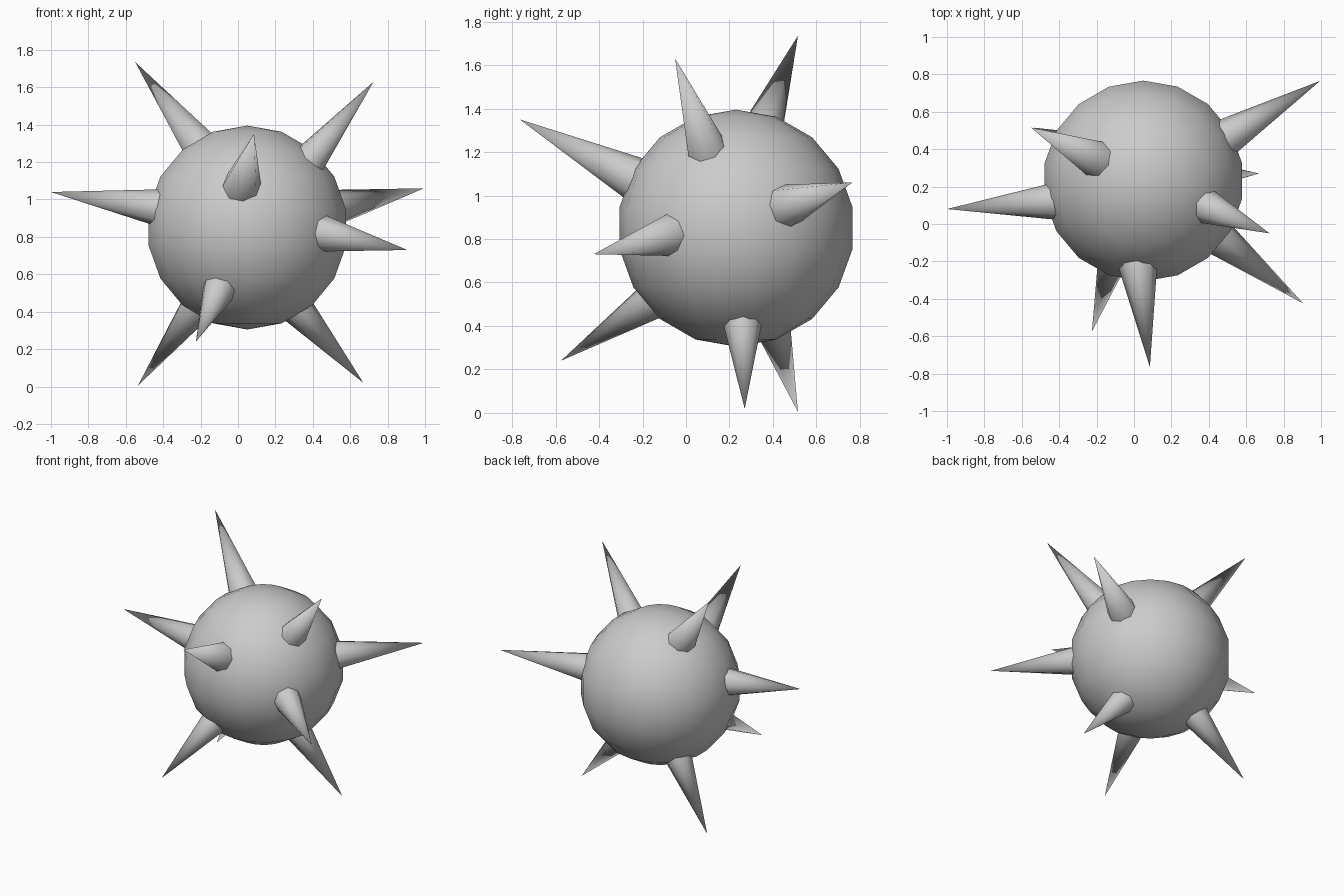
import bpy
from mathutils import Vector

if "Cube" in bpy.data.objects:
    bpy.data.objects.remove(bpy.data.objects["Cube"])

CENTER = Vector((0.05, 0.23, 0.85))
RADIUS = 0.545
TAPER = 0.17   # spike radius per unit of length
SINK = 0.09    # how far each spike is buried in the ball

# Round body
bpy.ops.mesh.primitive_uv_sphere_add(segments=18, ring_count=9, radius=RADIUS, location=CENTER)
bpy.context.object.name = "body_ball"
bpy.ops.object.shade_smooth()


def spike(name, tip, foot):
    """Eight-sided cone from a point on the ball out to its tip."""
    tip, foot = Vector(tip), Vector(foot)
    axis = (tip - foot).normalized()
    root = foot - axis * SINK
    length = (tip - root).length
    bpy.ops.mesh.primitive_cone_add(
        vertices=8, radius1=length * TAPER, radius2=0, depth=length,
        location=(tip + root) / 2,
        rotation=axis.to_track_quat('Z', 'Y').to_euler())
    bpy.context.object.name = name
    bpy.ops.object.shade_smooth_by_angle(angle=1.05)


# Spikes: tip, then where the axis leaves the ball
SPIKES = {
    "spike_upper_left":  ((-0.55, 0.515, 1.735), (-0.22, 0.355, 1.305)),
    "spike_upper_right": ((0.725, -0.05, 1.63), (0.395, 0.09, 1.225)),
    "spike_left":        ((-1.0, 0.08, 1.04), (-0.45, 0.12, 0.96)),
    "spike_right_back":  ((0.995, 0.765, 1.06), (0.51, 0.475, 0.955)),
    "spike_right_front": ((0.905, -0.425, 0.73), (0.475, -0.09, 0.815)),
    "spike_front_upper": ((0.085, -0.765, 1.35), (0.023, -0.24, 1.08)),
    "spike_front_lower": ((-0.225, -0.575, 0.24), (-0.11, -0.18, 0.5)),
    "spike_lower_left":  ((-0.535, 0.515, 0.005), (-0.24, 0.4, 0.4)),
    "spike_lower_right": ((0.67, 0.27, 0.02), (0.33, 0.26, 0.4)),
}
for name, (tip, foot) in SPIKES.items():
    spike(name, tip, foot)
